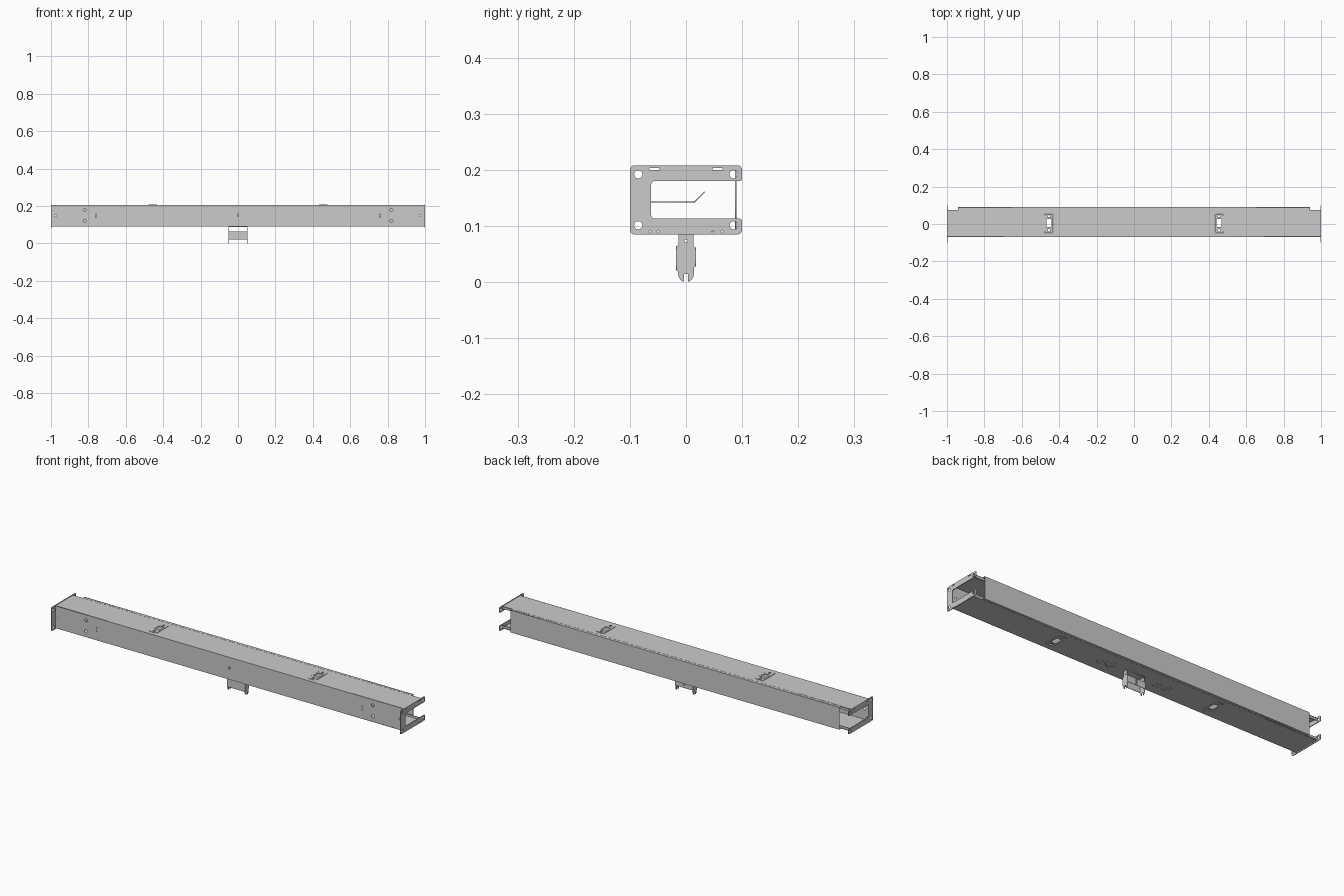
import bpy, bmesh, math
from mathutils import Matrix, Vector

if "Cube" in bpy.data.objects:
    bpy.data.objects.remove(bpy.data.objects["Cube"])

# Planes used for sheet parts: (u axis, v axis, normal)
XY = ((1, 0, 0), (0, 1, 0), (0, 0, 1))
XZ = ((1, 0, 0), (0, 0, 1), (0, -1, 0))
YZ = ((0, 1, 0), (0, 0, 1), (1, 0, 0))


def circle(u, v, r, n=16):
    return [(u + r * math.cos(2 * math.pi * i / n), v + r * math.sin(2 * math.pi * i / n)) for i in range(n)]


def rect(u0, u1, v0, v1, r=0.0, n=4):
    if r == 0:
        return [(u0, v0), (u1, v0), (u1, v1), (u0, v1)]
    pts = []
    for k, (cu, cv) in enumerate([(u1 - r, v1 - r), (u0 + r, v1 - r), (u0 + r, v0 + r), (u1 - r, v0 + r)]):
        for i in range(n + 1):
            a = math.pi / 2 * (k + i / n)
            pts.append((cu + r * math.cos(a), cv + r * math.sin(a)))
    return pts


def sheet(name, plane, at, thick, outline, holes=()):
    """Flat sheet with holes, centred on distance 'at' along the plane normal axis."""
    cu = bpy.data.curves.new(name, 'CURVE')
    cu.dimensions = '2D'
    cu.fill_mode = 'BOTH'
    cu.extrude = thick / 2
    for loop in [outline, *holes]:
        sp = cu.splines.new('POLY')
        sp.points.add(len(loop) - 1)
        for p, (u, v) in zip(sp.points, loop):
            p.co = (u, v, 0, 1)
        sp.use_cyclic_u = True
    tmp = bpy.data.objects.new(name + "_curve", cu)
    bpy.context.collection.objects.link(tmp)
    dg = bpy.context.evaluated_depsgraph_get()
    me = bpy.data.meshes.new_from_object(tmp.evaluated_get(dg))
    bpy.data.objects.remove(tmp)
    m = Matrix(plane).transposed().to_4x4()
    axis = Vector(abs(c) for c in plane[2])
    me.transform(Matrix.Translation(axis * at) @ m)
    bm = bmesh.new()
    bm.from_mesh(me)
    bmesh.ops.remove_doubles(bm, verts=bm.verts, dist=1e-5)
    bmesh.ops.recalc_face_normals(bm, faces=bm.faces)
    bm.to_mesh(me)
    bm.free()
    ob = bpy.data.objects.new(name, me)
    bpy.context.collection.objects.link(ob)
    return ob


T = 0.003
SIDES = (-1, 1)
F, B, Z0, Z1 = -0.07, 0.075, 0.091, 0.206   # channel front, back, bottom, top
SX = 0.455                                   # socket position

# Channel: front wall with screw holes
holes = [circle(s * 0.82, z, 0.008) for s in SIDES for z in (0.12, 0.178)]
holes += [circle(s * 0.975, 0.148, 0.005) for s in SIDES]
holes += [circle(s * 0.76, z, 0.003, 8) for s in SIDES for z in (0.14, 0.155)]
holes += [rect(-0.004, 0.004, 0.144, 0.156)]
sheet("front_wall", XZ, F + T / 2, T, rect(-0.997, 0.997, Z0, Z1), holes)

# Channel: top and bottom walls with socket openings
sockets = [rect(s * SX - 0.024, s * SX + 0.024, -0.05, 0.055, 0.012) for s in SIDES]
discs = [(s * 0.16 + d * 0.026, 0.0) for s in SIDES for d in SIDES]
sheet("top_wall", XY, Z1 - T / 2, T, rect(-0.997, 0.997, F, B), sockets)
sheet("bottom_wall", XY, Z0 + T / 2, T, rect(-0.997, 0.997, F, B),
      sockets + [circle(u, v, 0.024, 24) for u, v in discs])

# Return lips along the open back of the channel
sheet("upper_lip", XZ, B - T / 2, T, rect(-0.997, 0.997, Z1 - 0.014, Z1))
sheet("lower_lip", XZ, B - T / 2, T, rect(-0.997, 0.997, Z0, Z0 + 0.014))

# Socket inserts and bottom knock-outs
for s in SIDES:
    c = s * SX
    slots = [rect(c - 0.014, c + 0.014, -0.015, 0.027, 0.003),
             circle(c, -0.034, 0.007), circle(c, 0.042, 0.006)]
    for label, z in (("top", Z1 - 0.0005), ("bottom", Z0 + 0.0005)):
        sheet(label + "_socket_insert", XY, z, T, rect(c - 0.0225, c + 0.0225, -0.0485, 0.0535, 0.011), slots)
for u, v in discs:
    sheet("knockout_disc", XY, Z0 + 0.0025, T, circle(u, v, 0.0228, 24), [circle(u, v, 0.004, 8)])

# Removable back cover with folded edges
sheet("back_cover", XZ, 0.0885, T, rect(-0.94, 0.94, Z0, Z1))
for label, z in (("upper", Z1 - T / 2), ("lower", Z0 + T / 2)):
    sheet(label + "_cover_fold", XY, z, T, rect(-0.94, 0.94, B + 0.001, 0.088))

# C-shaped end plates with corner bolt holes and tab slots
def corner(u, v, a0, r, step=1):
    return [(u + r * math.cos(math.radians(a0 + step * i * 22.5)),
             v + r * math.sin(math.radians(a0 + step * i * 22.5))) for i in range(5)]

r = 0.008
plate = (corner(0.092, 0.2, 0, r) + corner(-0.092, 0.2, 90, r) + corner(-0.092, 0.093, 180, r)
         + corner(0.092, 0.093, 270, r) + corner(0.095, 0.108, 0, 0.005)
         + corner(-0.056, 0.119, 270, 0.006, -1) + corner(-0.056, 0.174, 180, 0.006, -1)
         + corner(0.095, 0.185, 270, 0.005))
bolts = [circle(y * 0.085, z, 0.0075, 12) for y in SIDES for z in (0.101, 0.192)]
bolts += [rect(y * 0.056 - 0.009, y * 0.056 + 0.009, 0.2, 0.2035) for y in SIDES]
bolts += [circle(y, 0.0895, 0.0018, 8) for y in (-0.064, -0.05, 0.048, 0.064)]
for s in SIDES:
    sheet("end_plate", YZ, s * 0.998, 0.004, plate, bolts)

# Inner cranked shelf on the front wall
sheet("inner_shelf", XY, 0.143, 0.002, rect(-0.06, 0.06, F + T, 0.016))
crank = sheet("inner_shelf_crank", XY, 0, 0.002, rect(-0.06, 0.06, 0, 0.025))
crank.location = (0, 0.0155, 0.143)
crank.rotation_euler = (math.radians(45), 0, 0)

# Hanging bracket: top flange, two cheeks with open slots, front and back webs
sheet("bracket_flange", XY, Z0 - 0.0015, T, rect(-0.05, 0.05, -0.015, 0.015))
arc_l = [(0.014 * math.cos(math.radians(a)), 0.014 + 0.014 * math.sin(math.radians(a)))
         for a in (180, 202, 225, 247)]
arc_r = [(-u, v) for u, v in reversed(arc_l)]
cheek = ([(0.013, Z0), (-0.013, Z0), (-0.013, 0.066), (-0.0165, 0.064), (-0.0165, 0.021), (-0.014, 0.018)]
         + arc_l + [(-0.004, 0.0006), (-0.004, 0.014), (0.004, 0.014), (0.004, 0.0), ] + arc_r
         + [(0.014, 0.025), (0.0165, 0.028), (0.0165, 0.062), (0.013, 0.064)])
for s in SIDES:
    sheet("bracket_cheek", YZ, s * 0.0495, T, cheek, [circle(0, 0.073, 0.003, 10)])
sheet("bracket_front_web", XZ, -0.0165, 0.002, rect(-0.051, 0.051, 0.021, 0.064))
sheet("bracket_back_web", XZ, 0.0165, 0.002, rect(-0.051, 0.051, 0.028, 0.062),
      [rect(-0.003, 0.003, 0.032, 0.058)])
